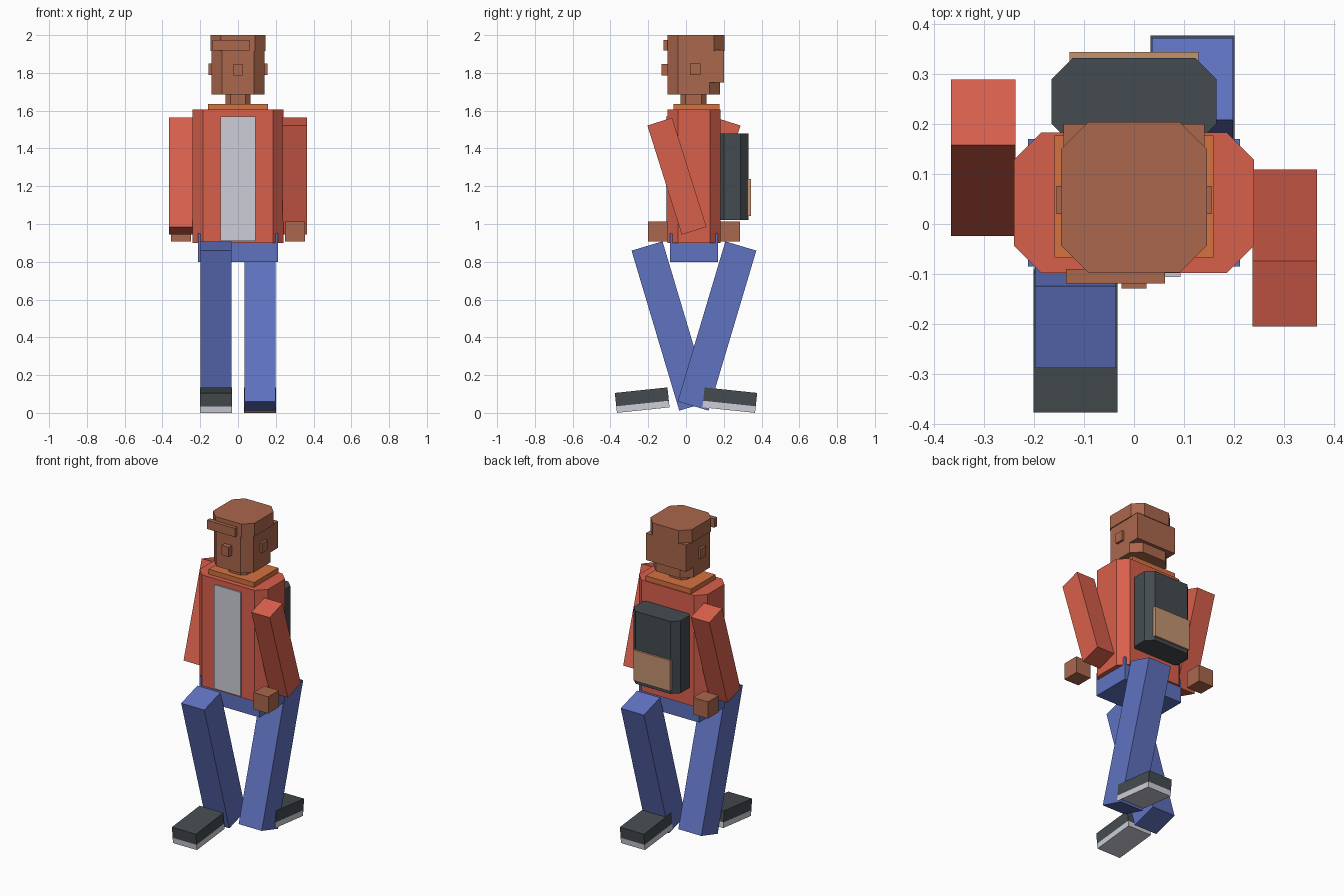
import bpy
import bmesh
from math import radians
from mathutils import Matrix

cube = bpy.data.objects.get("Cube")
if cube:
    bpy.data.objects.remove(cube, do_unlink=True)


def make_material(name, rgb):
    linear = [((c / 255 + 0.055) / 1.055) ** 2.4 for c in rgb] + [1.0]
    mat = bpy.data.materials.new(name)
    mat.use_nodes = True
    mat.diffuse_color = linear
    bsdf = mat.node_tree.nodes["Principled BSDF"]
    bsdf.inputs["Base Color"].default_value = linear
    bsdf.inputs["Roughness"].default_value = 0.9
    return mat


red = make_material("jacket red", (217, 96, 76))
blue = make_material("denim blue", (96, 114, 192))
brown = make_material("skin brown", (170, 103, 76))
pale = make_material("pale grey", (205, 205, 216))
dark = make_material("charcoal", (68, 75, 79))
orange = make_material("collar orange", (212, 114, 64))
tan = make_material("pocket tan", (196, 148, 113))


def finish(name, bm, mat):
    bmesh.ops.recalc_face_normals(bm, faces=bm.faces)
    mesh = bpy.data.meshes.new(name)
    bm.to_mesh(mesh)
    bm.free()
    mesh.materials.append(mat)
    obj = bpy.data.objects.new(name, mesh)
    bpy.context.collection.objects.link(obj)
    return obj


def block(name, mat, x, y, z, chamfer=0.0):
    """Box from (low, high) ranges, optionally with cut vertical corners."""
    bm = bmesh.new()
    size = [b - a for a, b in (x, y, z)]
    mid = [(a + b) / 2 for a, b in (x, y, z)]
    bmesh.ops.create_cube(bm, size=1.0)
    bmesh.ops.scale(bm, vec=size, verts=bm.verts)
    if chamfer:
        upright = [e for e in bm.edges
                   if abs(e.verts[0].co.z - e.verts[1].co.z) > size[2] / 2]
        bmesh.ops.bevel(bm, geom=upright, offset=chamfer, offset_type='OFFSET',
                        segments=1, affect='EDGES')
    bmesh.ops.translate(bm, vec=mid, verts=bm.verts)
    return finish(name, bm, mat)


def limb(name, mat, size, centre, tilt, offset_z=0.0):
    """Box pitched about the x axis; a positive tilt leans its top forward."""
    bm = bmesh.new()
    bmesh.ops.create_cube(bm, size=1.0)
    bmesh.ops.scale(bm, vec=size, verts=bm.verts)
    bmesh.ops.translate(bm, vec=(0, 0, offset_z), verts=bm.verts)
    obj = finish(name, bm, mat)
    obj.matrix_world = (Matrix.Translation(centre)
                        @ Matrix.Rotation(radians(tilt), 4, 'X'))
    return obj


def sym(half):
    return (-half, half)


# Torso and clothing
block("jacket", red, sym(0.24), (-0.098, 0.183), (0.90, 1.605), 0.055)
block("shirt_front", pale, sym(0.093), (-0.106, -0.097), (0.91, 1.57))
block("hips", blue, sym(0.212), (-0.085, 0.17), (0.80, 0.95))
block("collar", orange, sym(0.159), (-0.067, 0.177), (1.59, 1.636))

# Head
block("neck", brown, sym(0.066), (-0.03, 0.108), (1.60, 1.70), 0.027)
block("head", brown, sym(0.14), (-0.097, 0.18), (1.686, 1.92), 0.055)
block("back_hair", brown, sym(0.141), (0.125, 0.2), (1.75, 1.92))
block("hair_cap", brown, sym(0.146), (-0.097, 0.204), (1.916, 2.0), 0.055)
block("fringe", brown, (-0.136, 0.062), (-0.119, -0.09), (1.918, 1.974))
block("nose", brown, sym(0.025), (-0.129, -0.09), (1.786, 1.847))
for side, s in (("left", 1), ("right", -1)):
    block(side + "_ear", brown, sorted((s * 0.13, s * 0.155)),
          (0.02, 0.076), (1.788, 1.85))

# Backpack
block("backpack", dark, sym(0.165), (0.157, 0.332), (1.02, 1.48), 0.043)
block("backpack_pocket", tan, sym(0.129), (0.325, 0.344), (1.043, 1.238))

# Limbs, swinging in opposite directions on each side
mid_y = 0.042
for side, s in (("left", 1), ("right", -1)):
    limb(side + "_arm", red, (0.129, 0.137, 0.606),
         (s * 0.301, mid_y - s * 0.09, 1.253), s * 17.5)
    hand_y = mid_y - s * 0.19
    block(side + "_hand", brown, sorted((s * 0.249, s * 0.354)),
          (hand_y - 0.054, hand_y + 0.054), (0.908, 1.014))
    limb(side + "_leg", blue, (0.162, 0.171, 0.884),
         (s * 0.1165, mid_y + s * 0.122, 0.46), -s * 16.6)
    foot = (s * 0.1165, s * 0.232, 0.0675)
    limb(side + "_shoe", dark, (0.168, 0.28, 0.071), foot, -s * 6, 0.0175)
    limb(side + "_sole", pale, (0.168, 0.28, 0.035), foot, -s * 6, -0.0355)
